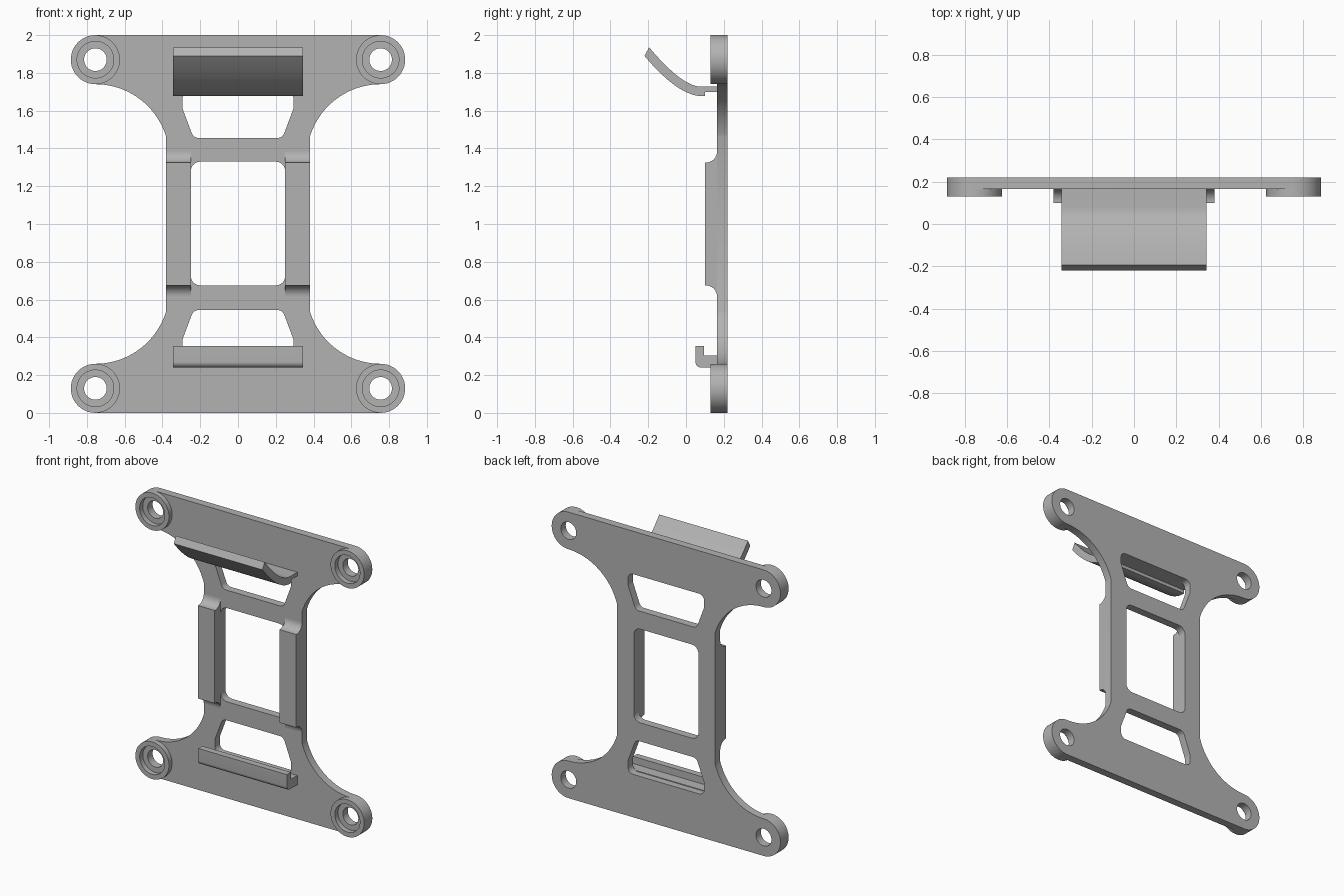
import bpy
from math import cos, sin, pi, radians, atan2
from mathutils import Matrix, Vector

cube = bpy.data.objects.get("Cube")
if cube:
    bpy.data.objects.remove(cube, do_unlink=True)

grey = bpy.data.materials.new("plain grey")
grey.use_nodes = True
COLOUR = (0.45, 0.45, 0.45, 1)
grey.diffuse_color = COLOUR
grey.node_tree.nodes["Principled BSDF"].inputs["Base Color"].default_value = COLOUR

# Axis maps: outlines drawn in x-z (depth along y) or y-z (depth along x)
FACE = Matrix(((1, 0, 0, 0), (0, 0, -1, 0), (0, 1, 0, 0), (0, 0, 0, 1)))
SIDE = Matrix(((0, 0, 1, 0), (1, 0, 0, 0), (0, 1, 0, 0), (0, 0, 0, 1)))


def arc(cx, cy, r, a0, a1, n=16):
    angles = [radians(a0 + (a1 - a0) * i / n) for i in range(n + 1)]
    return [(cx + r * cos(a), cy + r * sin(a)) for a in angles]


def circle(cx, cy, r):
    return arc(cx, cy, r, 0, 360, 48)[:-1]


def bezier(p, c, q, n=14):
    p, c, q = Vector(p), Vector(c), Vector(q)
    ts = [i / n for i in range(n + 1)]
    return [tuple(p * (1 - t) ** 2 + c * 2 * t * (1 - t) + q * t * t) for t in ts]


def rounded(points, r):
    """Round every corner of a polygon with a tangent curve."""
    out = []
    for i, p in enumerate(points):
        p = Vector(p)
        a = (Vector(points[i - 1]) - p).normalized()
        b = (Vector(points[(i + 1) % len(points)]) - p).normalized()
        half = a.angle(b) / 2
        reach = r * cos(half) / sin(half)
        centre = p + (a + b).normalized() * r / sin(half)
        start, end = p + a * reach - centre, p + b * reach - centre
        a0 = atan2(start.y, start.x)
        turn = (atan2(end.y, end.x) - a0 + pi) % (2 * pi) - pi
        out += arc(centre.x, centre.y, r, a0 * 180 / pi, (a0 + turn) * 180 / pi, 8)
    return out


def extrude(name, loops, low, high, axes):
    """Solid from an outline with optional holes, between two depths."""
    curve = bpy.data.curves.new(name, 'CURVE')
    curve.dimensions = '2D'
    curve.fill_mode = 'BOTH'
    curve.extrude = (high - low) / 2
    for loop in loops:
        spline = curve.splines.new('POLY')
        spline.points.add(len(loop) - 1)
        for point, (u, v) in zip(spline.points, loop):
            point.co = (u, v, 0, 1)
        spline.use_cyclic_u = True
    obj = bpy.data.objects.new(name, curve)
    bpy.context.collection.objects.link(obj)
    sign = -1 if axes is FACE else 1
    obj.matrix_world = axes @ Matrix.Translation((0, 0, sign * (low + high) / 2))
    curve.materials.append(grey)
    bpy.ops.object.select_all(action='DESELECT')
    obj.select_set(True)
    bpy.context.view_layer.objects.active = obj
    bpy.ops.object.convert(target='MESH')
    obj = bpy.context.object
    bpy.ops.object.mode_set(mode='EDIT')
    bpy.ops.mesh.select_all(action='SELECT')
    bpy.ops.mesh.remove_doubles(threshold=0.0001)
    bpy.ops.mesh.normals_make_consistent(inside=False)
    bpy.ops.object.mode_set(mode='OBJECT')
    bpy.ops.object.shade_smooth_by_angle(angle=radians(30))
    return obj


def flip_z(points):
    return [(x, 2 - z) for x, z in reversed(points)]


def flip_x(points):
    return [(-x, z) for x, z in reversed(points)]


BACK, FRONT = 0.22, 0.165
CX, CZ, R = 0.755, 0.13, 0.13
corners = [(sx * CX, z) for sx in (-1, 1) for z in (CZ, 2 - CZ)]

# Plate: rounded ears, sweeping waist, three windows and four screw holes
quarter = arc(CX, CZ, R, -90, 90, 24) + arc(CX, 0.651, 0.391, -90, -163.5, 24)[1:]
right_half = quarter + flip_z(quarter)
outline = right_half + flip_x(right_half)
main_window = rounded([(-0.25, 0.675), (0.25, 0.675), (0.25, 1.33), (-0.25, 1.33)], 0.05)
side = [(0.295, 0.3), (0.295, 0.385), (0.235, 0.545)]
low_window = rounded(side + flip_x(side), 0.04)
holes = [circle(x, z, 0.06) for x, z in corners]
extrude("plate", [outline, main_window, low_window, flip_z(low_window)] + holes,
        FRONT, BACK, FACE)

# Raised rims around the screw holes
for i, (x, z) in enumerate(corners):
    extrude(f"screw_rim_{i + 1}", [circle(x, z, R), circle(x, z, 0.097)], 0.13, FRONT, FACE)

# Side rails with hollow-curved ends
rail_end = arc(0.105, 0.615, 0.06, 0, 90, 10)
rail = [(0.18, 0.615)] + rail_end + [(0.1, 0.675)]
rail = rail + flip_z(rail)
for name, low in (("left_rail", 0.25), ("right_rail", -0.38)):
    extrude(name, [rail], low, low + 0.13, SIDE)

# Curved spring clip at the top
clip = [(0.17, 1.7), (0.1, 1.7), (0.1, 1.677)]
clip += bezier((0.085, 1.677), (-0.04, 1.677), (-0.22, 1.89))
clip += bezier((-0.195, 1.935), (-0.02, 1.727), (0.08, 1.727)) + [(0.17, 1.727)]
extrude("upper_clip", [clip], -0.343, 0.343, SIDE)

# Hooked lip at the bottom
hook = [(0.17, 0.24), (0.17, 0.305), (0.095, 0.305), (0.095, 0.355), (0.05, 0.355)]
hook += arc(0.08, 0.27, 0.03, 180, 270, 8)
extrude("lower_hook", [hook], -0.343, 0.343, SIDE)
